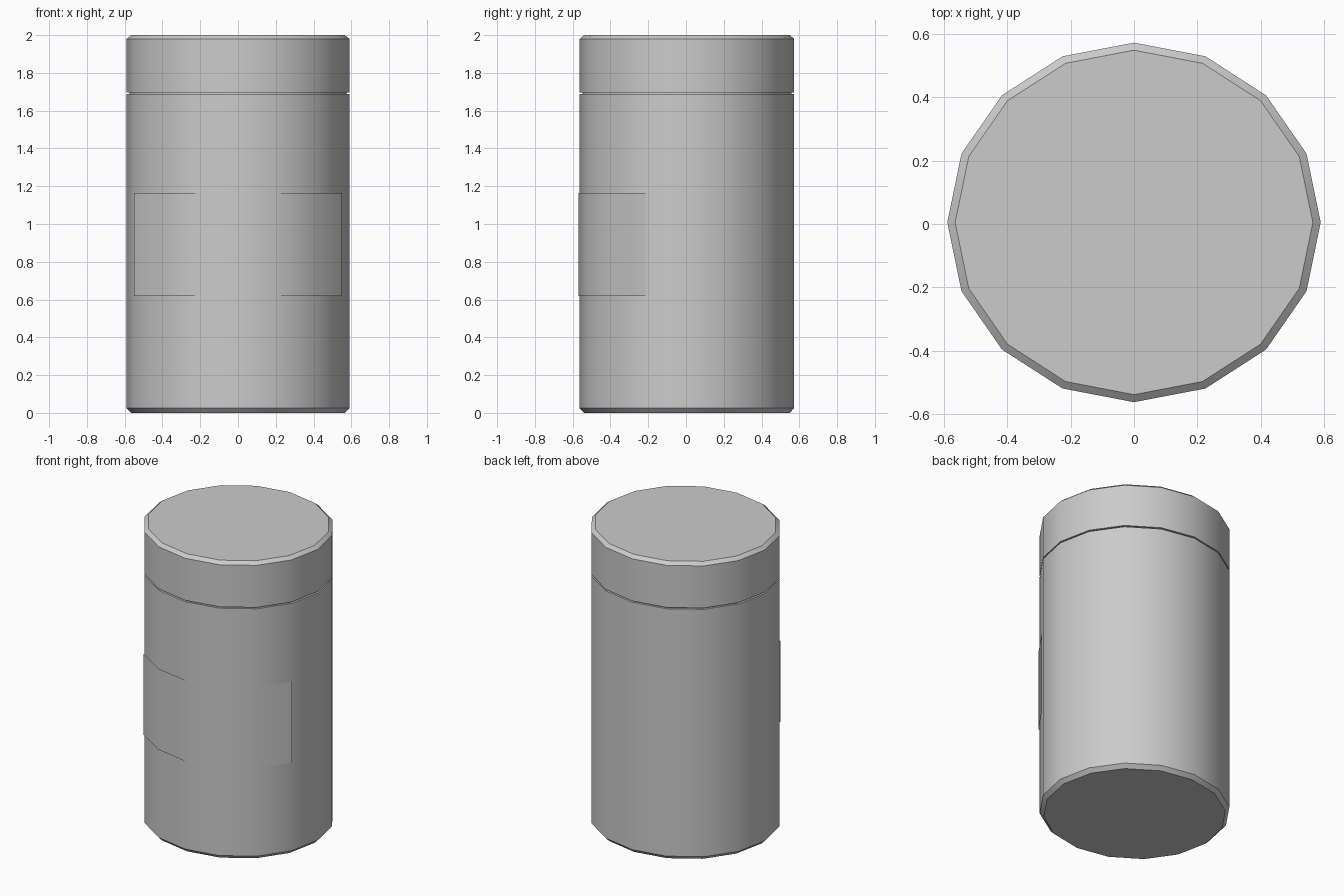
import bpy, bmesh, math

cube = bpy.data.objects.get("Cube")
if cube:
    bpy.data.objects.remove(cube, do_unlink=True)

SIDES = 16
RX, RY, CY = 0.59, 0.568, 0.005

grey = bpy.data.materials.new("plain grey")
grey.use_nodes = True
colour = (0.6, 0.6, 0.6, 1)
grey.diffuse_color = colour
grey.node_tree.nodes["Principled BSDF"].inputs["Base Color"].default_value = colour


def ring(bm, scale, z, steps):
    """Vertices on the oval at the given side numbers."""
    angles = [2 * math.pi * i / SIDES for i in steps]
    return [bm.verts.new((RX * scale * math.cos(a),
                          CY + RY * scale * math.sin(a), z)) for a in angles]


def loft(name, profile, steps, closed):
    """Join rings of (scale, height) with quads, capping closed shapes."""
    bm = bmesh.new()
    rings = [ring(bm, s, z, steps) for s, z in profile]
    count = len(steps)
    for low, high in zip(rings, rings[1:]):
        for i in range(count if closed else count - 1):
            j = (i + 1) % count
            bm.faces.new((low[i], low[j], high[j], high[i]))
    if closed:
        bm.faces.new(rings[0][::-1])
        bm.faces.new(rings[-1])
    mesh = bpy.data.meshes.new(name)
    bm.to_mesh(mesh)
    bm.free()
    mesh.materials.append(grey)
    obj = bpy.data.objects.new(name, mesh)
    bpy.context.collection.objects.link(obj)
    bpy.ops.object.select_all(action="DESELECT")
    obj.select_set(True)
    bpy.context.view_layer.objects.active = obj
    bpy.ops.object.shade_smooth_by_angle(angle=math.radians(30))
    return obj


all_sides = range(SIDES)

# Container with a chamfered foot and a narrow neck under the lid
loft("container_body", [(0.958, 0), (1, 0.025), (1, 1.688), (0.975, 1.688),
                        (0.975, 1.699)], all_sides, True)

# Lid with a chamfered rim
loft("lid", [(0.975, 1.697), (1, 1.697), (1, 1.98), (0.958, 2)], all_sides, True)

# Thin sheet wrapped around the front
loft("front_label", [(1.012, 0.62), (1.012, 1.165)], range(9, 16), False)
